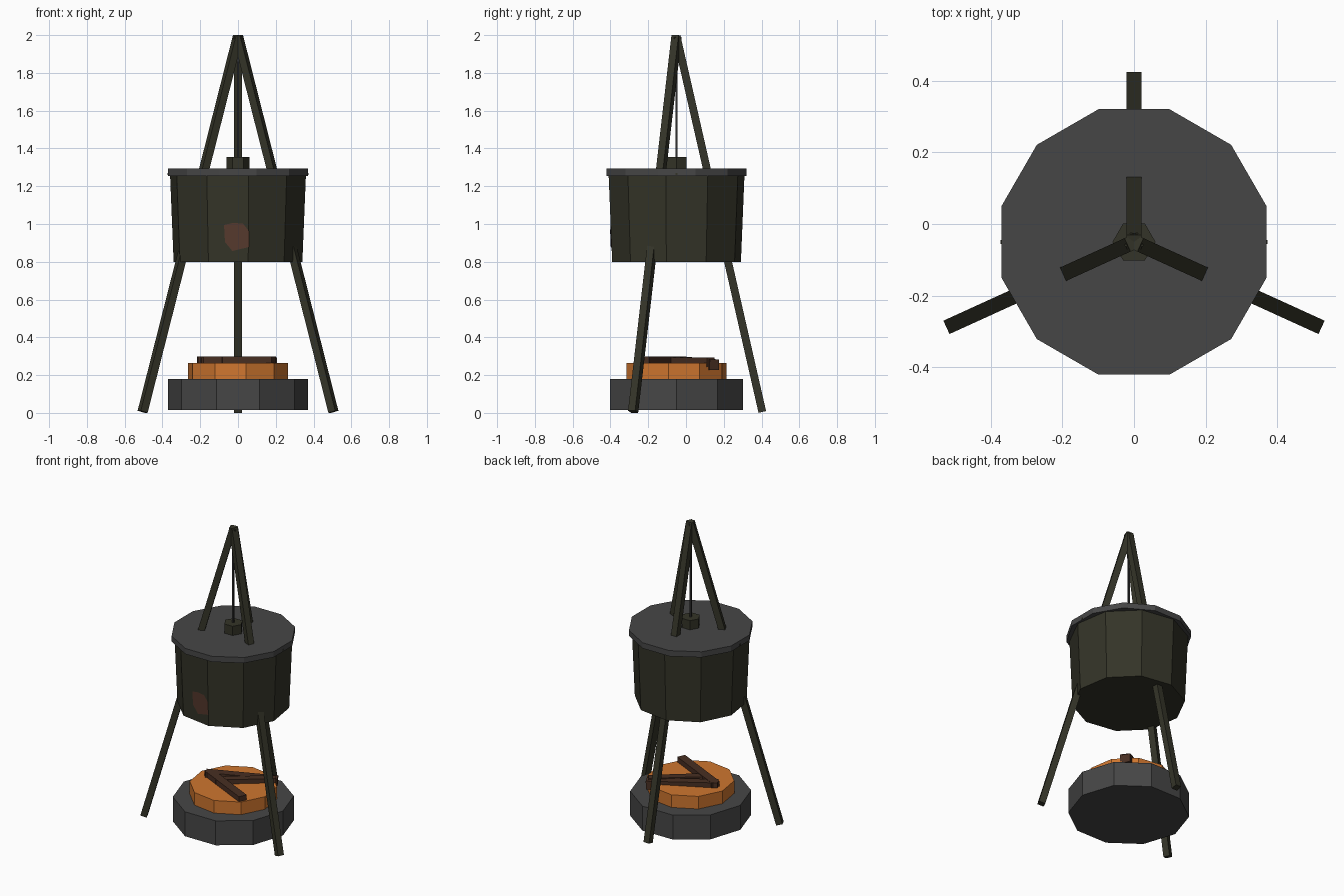
import bpy, math
from mathutils import Vector

if "Cube" in bpy.data.objects:
    bpy.data.objects.remove(bpy.data.objects["Cube"])

CY = -0.05  # shared vertical axis of the pot, fire and tripod top


def material(name, rgb):
    m = bpy.data.materials.new(name)
    m.diffuse_color = (*rgb, 1)
    m.use_nodes = True
    m.node_tree.nodes["Principled BSDF"].inputs["Base Color"].default_value = m.diffuse_color
    return m


IRON = material("dark_olive_iron", (0.034, 0.034, 0.021))
GREY = material("charcoal_grey", (0.062, 0.062, 0.062))
CORD = material("dark_grey", (0.03, 0.03, 0.03))
FIRE = material("ember_orange", (0.62, 0.18, 0.028))
WOOD = material("burnt_wood", (0.065, 0.028, 0.016))
RUST = material("rust_brown", (0.095, 0.042, 0.027))


def mesh(name, verts, faces, mat):
    me = bpy.data.meshes.new(name)
    me.from_pydata(verts, [], faces)
    me.materials.append(mat)
    ob = bpy.data.objects.new(name, me)
    bpy.context.collection.objects.link(ob)
    return ob


def prism(name, n, r0, r1, z0, z1, mat, turn=0.0):
    """Tapered n-sided cylinder about the shared axis."""
    ring = [math.radians(turn) + 2 * math.pi * i / n for i in range(n)]
    v = [(r * math.cos(a), CY + r * math.sin(a), z)
         for r, z in ((r0, z0), (r1, z1)) for a in ring]
    f = [(i, (i + 1) % n, n + (i + 1) % n, n + i) for i in range(n)]
    f += [tuple(reversed(range(n))), tuple(range(n, 2 * n))]
    return mesh(name, v, f, mat)


def bar(name, a, b, w, mat):
    """Square bar between two points."""
    a, b = Vector(a), Vector(b)
    d = (b - a).normalized()
    flat = Vector((d.x, d.y, 0))
    flat = flat.normalized() if flat.length > 1e-4 else Vector((0, 1, 0))
    s = Vector((-flat.y, flat.x, 0)) * w / 2
    u = d.cross(s).normalized() * w / 2
    v = [p + i * s + j * u for p in (a, b)
         for i, j in ((-1, -1), (1, -1), (1, 1), (-1, 1))]
    f = [(0, 3, 2, 1), (4, 5, 6, 7)]
    f += [(i, (i + 1) % 4, 4 + (i + 1) % 4, 4 + i) for i in range(4)]
    ob = mesh(name, v, f, mat)
    if d.cross(s).dot(u) > 0 and s.cross(u).dot(d) < 0:
        ob.data.flip_normals()
    return ob


# fire pit
prism("stone_base", 10, 0.37, 0.37, 0.015, 0.18, GREY)
prism("ember_bed", 10, 0.269, 0.269, 0.17, 0.265, FIRE, -9)
bar("log_back", (-0.205, -0.05, 0.272), (0.19, 0.15, 0.255), 0.055, WOOD)
bar("log_front", (-0.20, -0.03, 0.272), (0.19, -0.22, 0.272), 0.055, WOOD)
bar("log_short", (-0.10, -0.10, 0.27), (0.19, 0.13, 0.268), 0.05, WOOD)

# pot with lid
prism("pot", 10, 0.345, 0.364, 0.80, 1.258, IRON, -9)
prism("lid", 12, 0.383, 0.383, 1.255, 1.293, GREY, 15)
prism("lid_knob", 6, 0.06, 0.06, 1.29, 1.355, IRON)
for sx, side in ((-1, "left"), (1, "right")):
    bar("pot_lug_" + side, (sx * 0.34, CY, 1.265), (sx * 0.372, CY, 1.265), 0.012, IRON)

# rust patch lying on the front facet of the pot
outline = [(-0.074, 0.995), (-0.03, 1.005), (0.026, 1.003), (0.057, 0.963),
           (0.057, 0.878), (-0.03, 0.857), (-0.069, 0.905)]
patch = []
for x, z in outline:
    d = (0.345 + 0.019 * (z - 0.80) / 0.458) * math.cos(math.pi / 10) + 0.004
    patch.append((x, CY - (d + 0.156 * x) / 0.988, z))
mesh("rust_patch", patch, [tuple(reversed(range(len(patch))))], RUST)

# tripod and hanging cord
for name, foot in (("left_leg", (-0.505, -0.28, 0.006)),
                   ("right_leg", (0.505, -0.28, 0.006)),
                   ("back_leg", (0, 0.404, 0.005))):
    bar(name, (0, CY, 1.995), foot, 0.041, IRON)
bar("hanging_cord", (0, CY, 1.34), (0, CY, 1.97), 0.012, CORD)
